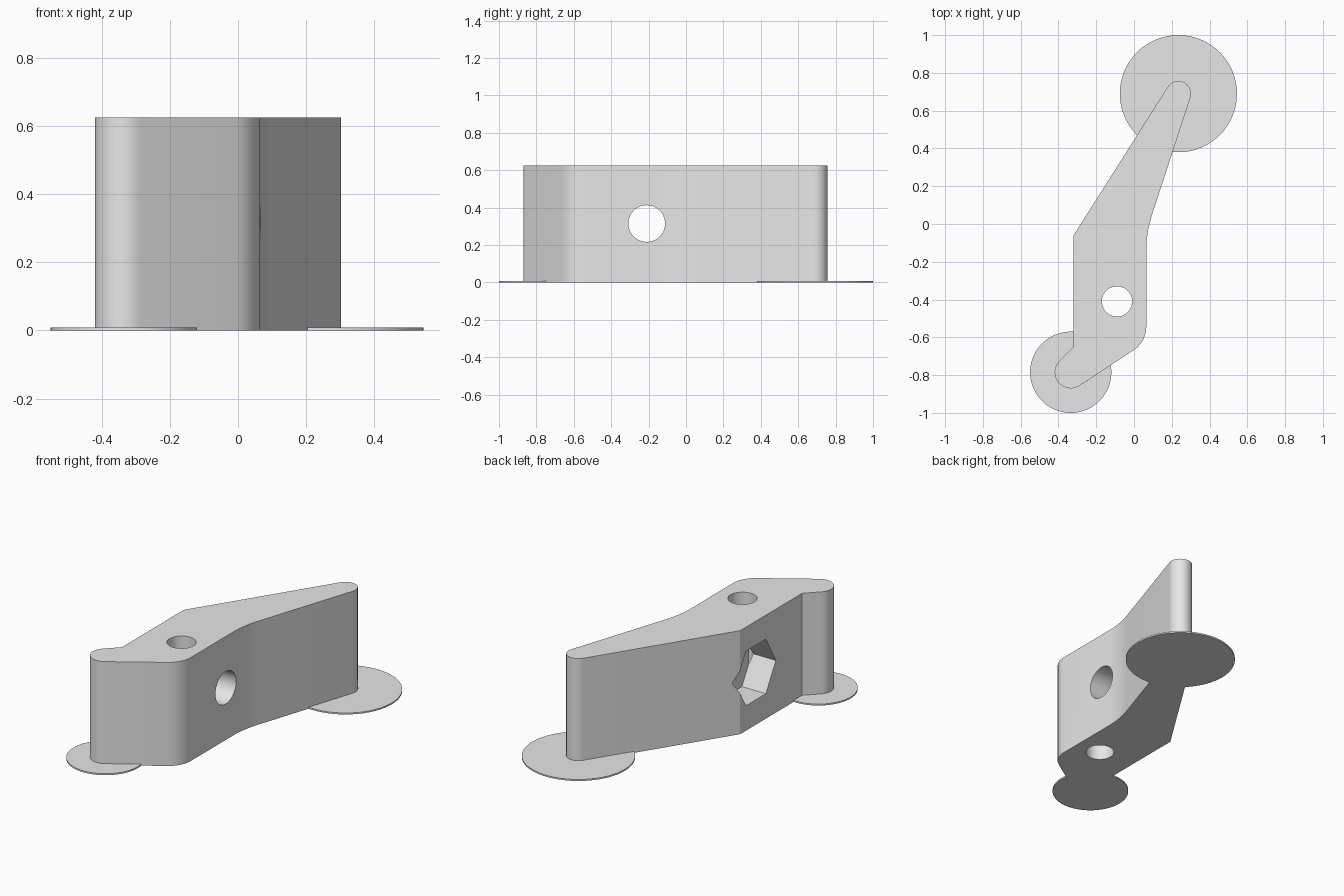
import bpy, bmesh
from math import sin, cos, radians, pi

cube = bpy.data.objects.get("Cube")
if cube:
    bpy.data.objects.remove(cube)

grey = bpy.data.materials.new("light grey")
grey.use_nodes = True
grey.diffuse_color = (0.8, 0.8, 0.8, 1)
grey.node_tree.nodes["Principled BSDF"].inputs["Base Color"].default_value = (0.8, 0.8, 0.8, 1)

HEIGHT = 0.625
TIP = (0.235, 0.69)      # centre of the narrow rounded end
FOOT = (-0.335, -0.785)  # centre of the short rounded end


def arc(centre, radius, start, end, steps=16):
    angles = [radians(start + (end - start) * i / steps) for i in range(steps + 1)]
    return [(centre[0] + radius * cos(a), centre[1] + radius * sin(a)) for a in angles]


def cylinder(name, radius, depth, location, sides=64, rotation=(0, 0, 0)):
    bpy.ops.mesh.primitive_cylinder_add(vertices=sides, radius=radius, depth=depth,
                                        location=location, rotation=rotation)
    obj = bpy.context.object
    obj.name = name
    obj.data.materials.append(grey)
    return obj


def activate(obj):
    bpy.ops.object.select_all(action='DESELECT')
    obj.select_set(True)
    bpy.context.view_layer.objects.active = obj


def smooth(obj):
    activate(obj)
    bpy.ops.object.shade_smooth_by_angle(angle=radians(25))


# Bent arm: outline extruded upwards
outline = arc(TIP, 0.067, -18.2, 147.6, 24)
outline += [(-0.32, -0.06), (-0.32, -0.65)]
outline += arc(FOOT, 0.085, 135, 303.4, 24)
outline += arc((-0.085, -0.543), 0.15, -56.6, 0)
outline += arc((0.685, -0.143), 0.62, 180, 161.8)

bm = bmesh.new()
base = bm.faces.new([bm.verts.new((x, y, 0)) for x, y in outline])
top = bmesh.ops.extrude_face_region(bm, geom=[base])["geom"]
bmesh.ops.translate(bm, vec=(0, 0, HEIGHT),
                    verts=[v for v in top if isinstance(v, bmesh.types.BMVert)])
bmesh.ops.recalc_face_normals(bm, faces=bm.faces)
mesh = bpy.data.meshes.new("bent_arm")
bm.to_mesh(mesh)
bm.free()
arm = bpy.data.objects.new("bent_arm", mesh)
bpy.context.collection.objects.link(arm)
mesh.materials.append(grey)

# Upright hole, cross bolt hole and hexagonal nut pocket
sideways = (0, pi / 2, 0)
cutters = [
    cylinder("upright_hole", 0.08, 2, (-0.09, -0.41, 0.3)),
    cylinder("bolt_hole", 0.098, 2, (0, -0.21, 0.315), rotation=sideways),
    cylinder("nut_pocket", 0.19, 0.5, (-0.41, -0.21, 0.315), 6, sideways),
]
for cutter in cutters:
    cutter.hide_render = True
    activate(arm)
    cut = arm.modifiers.new(cutter.name, 'BOOLEAN')
    cut.operation = 'DIFFERENCE'
    cut.solver = 'EXACT'
    cut.object = cutter
    bpy.ops.object.modifier_apply(modifier=cut.name)
    bpy.data.objects.remove(cutter)
smooth(arm)

# Thin round pads under both ends
for name, radius, (x, y) in (("large_pad", 0.31, TIP), ("small_pad", 0.215, FOOT)):
    smooth(cylinder(name, radius, 0.009, (x, y, 0.0045), 96))
